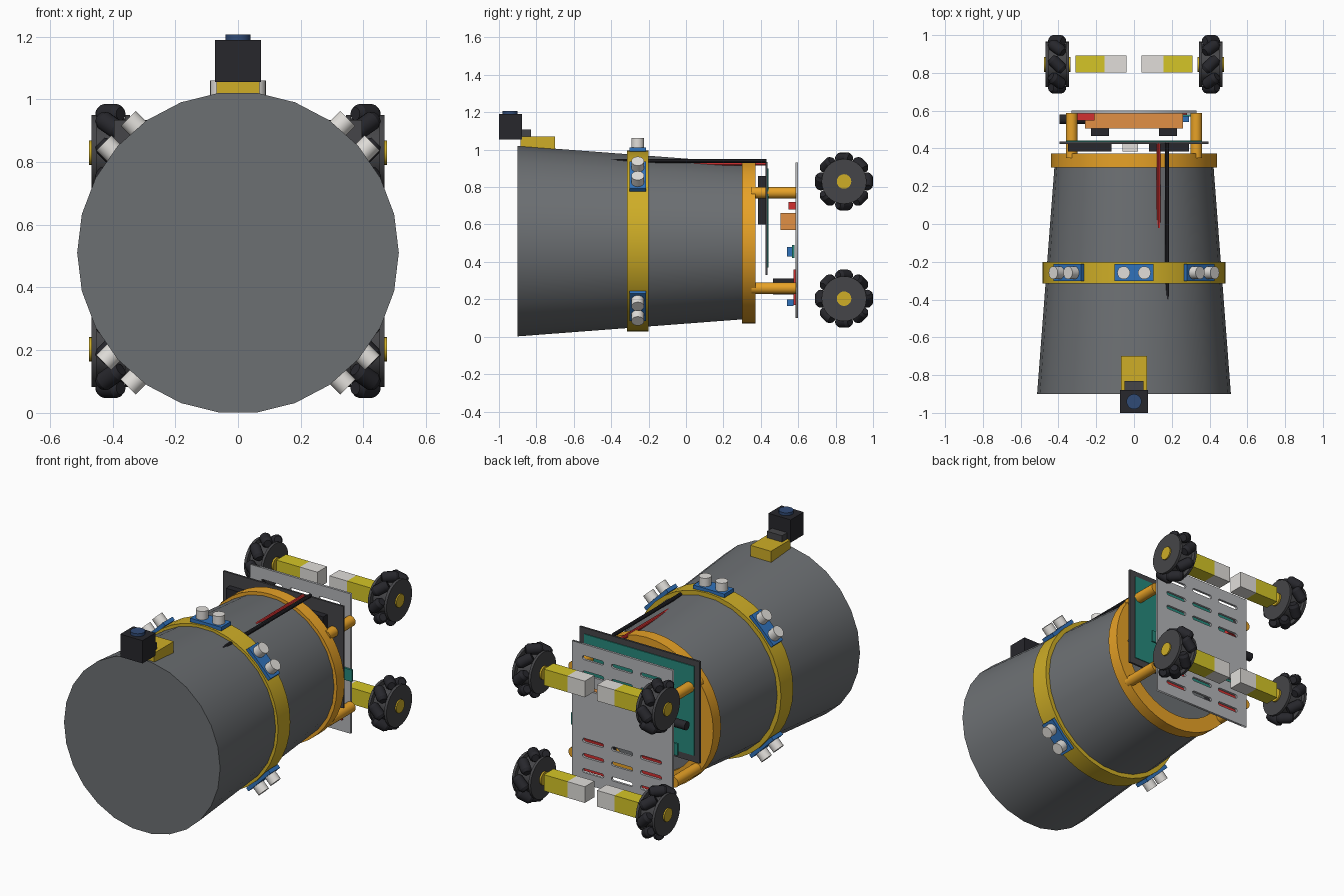
import bpy, bmesh, math
from mathutils import Vector

if "Cube" in bpy.data.objects:
    bpy.data.objects.remove(bpy.data.objects["Cube"])

CZ = 0.511  # height of the drum axis

def material(name, rgb):
    m = bpy.data.materials.new(name)
    m.diffuse_color = (*rgb, 1)
    m.use_nodes = True
    m.node_tree.nodes["Principled BSDF"].inputs["Base Color"].default_value = m.diffuse_color
    return m

ORANGE = material("orange", (0.80, 0.36, 0.02))
GOLD = material("gold", (0.62, 0.42, 0.02))
YELLOW = material("yellow", (0.66, 0.56, 0.02))
BLUE = material("blue", (0.03, 0.17, 0.50))
NAVY = material("navy", (0.03, 0.07, 0.18))
BLACK = material("black", (0.02, 0.02, 0.025))
DARK = material("dark_grey", (0.06, 0.06, 0.065))
GREY = material("drum_grey", (0.15, 0.16, 0.17))
LIGHT = material("light_grey", (0.45, 0.46, 0.48))
WHITE = material("off_white", (0.75, 0.73, 0.70))
RED = material("red", (0.65, 0.03, 0.03))
GREEN = material("green", (0.02, 0.25, 0.20))
PACK = material("pack_orange", (0.75, 0.28, 0.06))

def finish(name, bm, mat, smooth=True):
    bmesh.ops.recalc_face_normals(bm, faces=bm.faces)
    me = bpy.data.meshes.new(name)
    bm.to_mesh(me)
    bm.free()
    me.materials.append(mat)
    ob = bpy.data.objects.new(name, me)
    bpy.context.collection.objects.link(ob)
    if smooth:
        bpy.ops.object.select_all(action='DESELECT')
        ob.select_set(True)
        bpy.context.view_layer.objects.active = ob
        bpy.ops.object.shade_smooth_by_angle(angle=math.radians(35))
    return ob

def box(name, x, y, z, mat):
    """Box from (min, max) ranges."""
    bm = bmesh.new()
    bmesh.ops.create_cube(bm, size=1)
    for v in bm.verts:
        v.co = Vector([(r[0] + r[1]) / 2 + c * (r[1] - r[0]) for c, r in zip(v.co, (x, y, z))])
    return finish(name, bm, mat, False)

def rod(name, a, b, r, mat, n=20, r2=None):
    """Cylinder or cone between two points."""
    a, b = Vector(a), Vector(b)
    bm = bmesh.new()
    bmesh.ops.create_cone(bm, cap_ends=True, segments=n, radius1=r,
                          radius2=r if r2 is None else r2, depth=(b - a).length)
    q = (b - a).to_track_quat('Z', 'Y')
    for v in bm.verts:
        v.co = q @ v.co + (a + b) / 2
    return finish(name, bm, mat)

def lathe(name, profile, n, mat, closed):
    """Spin (radius, y) points round the drum axis."""
    bm = bmesh.new()
    rings = [[bm.verts.new((r * math.cos(2 * math.pi * i / n), y,
                            CZ + r * math.sin(2 * math.pi * i / n))) for i in range(n)]
             for r, y in profile]
    pairs = list(zip(rings, rings[1:] + rings[:1]))
    for p, q in pairs if closed else pairs[:-1]:
        for i in range(n):
            j = (i + 1) % n
            bm.faces.new((p[i], p[j], q[j], q[i]))
    if not closed:
        bm.faces.new(rings[0])
        bm.faces.new(rings[-1])
    return finish(name, bm, mat)

# drum, rear collar and sensor band
lathe("drum", [(0.513, -0.90), (0.418, 0.345)], 26, GREY, False)
lathe("rear_collar", [(0.44, 0.30), (0.44, 0.372), (0.355, 0.372), (0.355, 0.30)], 40, ORANGE, True)
lathe("sensor_band", [(0.484, -0.315), (0.484, -0.20), (0.44, -0.20), (0.44, -0.315)], 40, GOLD, True)

# five twin-eye sensors on the band
for deg in (-135, -45, 45, 90, 135):
    a = math.radians(deg)
    out = Vector((math.cos(a), 0, math.sin(a)))
    tan = Vector((-math.sin(a), 0, math.cos(a)))
    base = Vector((0, -0.258, CZ))
    bm = bmesh.new()
    bmesh.ops.create_cube(bm, size=1)
    for v in bm.verts:
        v.co = base + out * (0.489 + 0.022 * v.co.z) + tan * 0.205 * v.co.x + Vector((0, 0.09 * v.co.y, 0))
    finish("sensor_board", bm, BLUE, False)
    for s in (-0.055, 0.055):
        p = base + tan * s
        rod("sensor_eye", p + out * 0.495, p + out * 0.55, 0.034, WHITE)

# camera on the front of the drum
box("camera_bracket", (-0.068, 0.068), (-0.885, -0.70), (1.0, 1.07), GOLD)
box("camera_mount", (-0.05, 0.05), (-0.88, -0.83), (1.06, 1.108), DARK)
box("camera_body", (-0.073, 0.073), (-1.0, -0.878), (1.055, 1.19), BLACK)
rod("camera_lens", (0, -0.94, 1.18), (0, -0.94, 1.207), 0.04, NAVY)

# posts joining collar and chassis plate
for x in (-0.33, 0.33):
    for z in (0.26, 0.77):
        rod("post", (x, 0.35, z), (x, 0.588, z), 0.031, ORANGE)

# chassis plate with rounded slots
cu = bpy.data.curves.new("chassis_plate", 'CURVE')
cu.dimensions, cu.fill_mode, cu.extrude = '2D', 'BOTH', 0.007

def outline(pts):
    sp = cu.splines.new('POLY')
    sp.points.add(len(pts) - 1)
    for p, (x, y) in zip(sp.points, pts):
        p.co = (x, y, 0, 1)
    sp.use_cyclic_u = True

outline([(-0.33, 0.1), (0.33, 0.1), (0.33, 0.93), (-0.33, 0.93)])
for z in (0.18, 0.27, 0.36, 0.67, 0.76, 0.85):
    for x in (-0.19, 0, 0.19):
        outline([(x + s * (0.058 + 0.012 * math.cos(t)), z + s * 0.012 * math.sin(t))
                 for s in (1, -1) for t in [math.pi * (k / 6 - 0.5) for k in range(7)]])
tmp = bpy.data.objects.new("tmp", cu)
bpy.context.collection.objects.link(tmp)
me = bpy.data.meshes.new_from_object(tmp.evaluated_get(bpy.context.evaluated_depsgraph_get()))
bpy.data.objects.remove(tmp)
bm = bmesh.new()
bm.from_mesh(me)
for v in bm.verts:
    v.co = (v.co.x, 0.593 + v.co.z, v.co.y)
plate = finish("chassis_plate", bm, LIGHT, False)
while len(plate.data.materials) > 1:
    plate.data.materials.pop(index=0)

# circuit panel and the boards on its front
box("rear_panel", (-0.395, 0.395), (0.424, 0.436), (0.33, 0.935), DARK)
box("panel_board_a", (-0.35, -0.12), (0.385, 0.424), (0.60, 0.86), BLACK)
box("panel_board_b", (0.08, 0.29), (0.385, 0.424), (0.60, 0.86), BLACK)
box("panel_connector", (-0.06, 0.02), (0.385, 0.424), (0.63, 0.70), WHITE)
box("panel_trim", (-0.36, 0.36), (0.436, 0.441), (0.37, 0.90), GREEN)

# parts between panel and chassis plate
pack = box("battery_pack", (-0.26, 0.26), (0.505, 0.586), (0.57, 0.66), PACK)
rod("power_plug", (-0.395, 0.555, 0.60), (-0.25, 0.555, 0.60), 0.025, BLACK)
box("switch_block", (-0.30, -0.21), (0.547, 0.586), (0.68, 0.72), RED)
box("sensor_strip", (-0.35, 0.35), (0.568, 0.58), (0.42, 0.49), GREEN)
box("strip_terminal", (0.25, 0.29), (0.54, 0.57), (0.43, 0.48), BLUE)
for x in (-0.18, 0.18):
    box("driver_board", (x - 0.1, x + 0.1), (0.574, 0.585), (0.17, 0.36), RED)
    box("driver_heatsink", (x - 0.048, x + 0.048), (0.465, 0.576), (0.225, 0.31), BLACK)
    box("driver_terminal", (x - 0.08, x + 0.08), (0.54, 0.576), (0.165, 0.20), BLUE)

# cables along the top of the drum
rod("black_cable", (0.175, -0.40, 0.94), (0.175, 0.43, 0.94), 0.011, BLACK, 10)
rod("red_cable", (0.13, -0.02, 0.925), (0.13, 0.43, 0.925), 0.011, RED, 10)

# four roller wheels with gear motors
WY = 0.845
for s in (-1, 1):
    for z, flip in ((0.203, 1), (0.83, -1)):
        c = Vector((0, WY, z))
        at = lambda x: c + Vector((s * x, 0, 0))
        rod("wheel_core", at(0.355), at(0.46), 0.095, DARK, 24)
        rod("wheel_inner_disc", at(0.345), at(0.36), 0.12, DARK, 32)
        rod("wheel_outer_disc", at(0.452), at(0.468), 0.12, DARK, 32)
        rod("wheel_hub", at(0.335), at(0.476), 0.039, GOLD, 20)
        for k in range(8):
            a = k * math.pi / 4
            mid = at(0.407) + Vector((0, math.cos(a), math.sin(a))) * 0.124
            d = Vector((1, -s * flip * math.sin(a), s * flip * math.cos(a))).normalized()
            rod("roller", mid - d * 0.03, mid + d * 0.03, 0.031, BLACK, 12)
            for e in (-1, 1):
                rod("roller_tip", mid + d * e * 0.03, mid + d * e * 0.047, 0.031, BLACK, 12, 0.021)
        for name, lo, hi, mat in (("motor_gearbox", 0.155, 0.31, YELLOW), ("motor_can", 0.04, 0.155, WHITE)):
            box(name, sorted((s * lo, s * hi)), (WY - 0.043, WY + 0.047), (z - 0.048, z + 0.048), mat)
